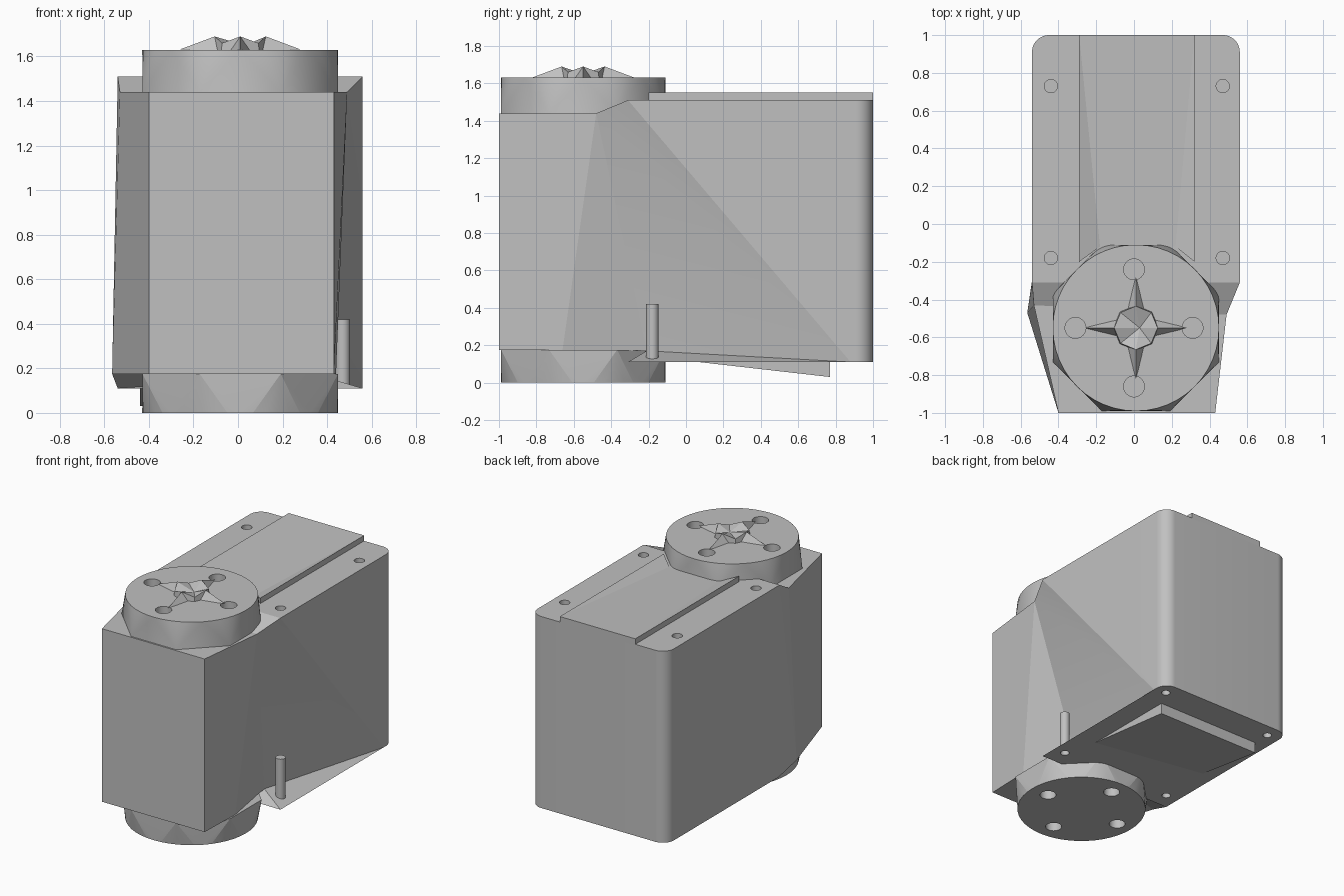
import bpy
import bmesh
from math import sin, cos, tau, radians
from mathutils import Vector, Matrix

cube = bpy.data.objects.get("Cube")
if cube:
    bpy.data.objects.remove(cube, do_unlink=True)

grey = bpy.data.materials.new("plain grey")
grey.use_nodes = True
colour = (0.53, 0.53, 0.53, 1)
grey.diffuse_color = colour
grey.node_tree.nodes["Principled BSDF"].inputs["Base Color"].default_value = colour

AXIS_Y = -0.55  # centre line of the two round discs


def finish(name, bm):
    bmesh.ops.recalc_face_normals(bm, faces=bm.faces)
    mesh = bpy.data.meshes.new(name)
    bm.to_mesh(mesh)
    bm.free()
    obj = bpy.data.objects.new(name, mesh)
    mesh.materials.append(grey)
    bpy.context.collection.objects.link(obj)
    return obj


def select(obj):
    bpy.ops.object.select_all(action='DESELECT')
    obj.select_set(True)
    bpy.context.view_layer.objects.active = obj


def smooth(obj):
    select(obj)
    bpy.ops.object.shade_smooth_by_angle(angle=radians(9))


def hull(name, points):
    bm = bmesh.new()
    for p in points:
        bm.verts.new(p)
    bmesh.ops.convex_hull(bm, input=bm.verts)
    bmesh.ops.dissolve_limit(bm, angle_limit=0.01, verts=bm.verts, edges=bm.edges)
    return finish(name, bm)


def drill(obj, spots, radius, low, high):
    """Cut round holes at the given x, y spots."""
    bm = bmesh.new()
    for x, y in spots:
        bmesh.ops.create_cone(bm, cap_ends=True, segments=48, radius1=radius,
                              radius2=radius, depth=high - low,
                              matrix=Matrix.Translation((x, y, (low + high) / 2)))
    cutter = finish("hole_cutter", bm)
    cutter.hide_render = True
    mod = obj.modifiers.new("holes", 'BOOLEAN')
    mod.operation = 'DIFFERENCE'
    mod.solver = 'EXACT'
    mod.object = cutter
    select(obj)
    bpy.ops.object.modifier_apply(modifier=mod.name)
    bpy.data.objects.remove(cutter, do_unlink=True)


# Main housing: tapered front, square rear, undercut lower right flank
bm = bmesh.new()
corners = dict(
    front_tl=(-0.4, -1, 1.44), front_tr=(0.43, -1, 1.44),
    front_bl=(-0.4, -1, 0.175), front_br=(0.43, -1, 0.175),
    waist_tl=(-0.53, -0.43, 1.44), waist_tr=(0.49, -0.48, 1.44),
    waist_bl=(-0.565, -0.47, 0.175), waist_br=(0.44, -0.66, 0.175),
    tuck=(0.36, -0.21, 0.17), heel=(0.56, 0.88, 0.11),
    deck_l=(-0.54, -0.31, 1.51), deck_r=(0.56, -0.31, 1.51),
    foot_l=(-0.54, -0.3, 0.11), foot_r=(0.56, -0.31, 0.11),
    rear_tl=(-0.54, 1, 1.51), rear_tr=(0.56, 1, 1.51),
    rear_bl=(-0.54, 1, 0.11), rear_br=(0.56, 1, 0.11))
v = {key: bm.verts.new(p) for key, p in corners.items()}
for line in (
        "front_bl front_br front_tr front_tl",
        "front_tl front_tr waist_tr waist_tl",
        "waist_tl waist_tr deck_r deck_l",
        "deck_l deck_r rear_tr rear_tl",
        "rear_tl rear_tr rear_br rear_bl",
        "front_br waist_br waist_tr front_tr",
        "waist_br tuck waist_tr",
        "tuck heel waist_tr",
        "waist_tr heel deck_r",
        "deck_r heel rear_br rear_tr",
        "tuck foot_r heel",
        "front_bl front_tl waist_tl waist_bl",
        "waist_bl waist_tl deck_l",
        "waist_bl deck_l foot_l",
        "foot_l deck_l rear_tl rear_bl",
        "front_bl waist_bl waist_br front_br",
        "waist_bl tuck waist_br",
        "waist_bl foot_l tuck",
        "foot_l foot_r tuck",
        "foot_l rear_bl rear_br heel foot_r"):
    bm.faces.new([v[key] for key in line.split()])
rear_edges = [bm.edges.get((v["rear_t" + s], v["rear_b" + s])) for s in "lr"]
bmesh.ops.bevel(bm, geom=rear_edges, offset=0.09, segments=12, profile=0.5,
                affect='EDGES')
housing = finish("housing", bm)
drill(housing, [(x, y) for x in (-0.44, 0.47) for y in (-0.18, 0.73)], 0.035, 1.25, 1.6)
drill(housing, [(x, y) for x in (-0.44, 0.47) for y in (-0.18, 0.9)], 0.03, 0.05, 0.42)
smooth(housing)

# Raised panel on the deck, its middle sinking toward the front
bm = bmesh.new()
left, right, low, high = -0.29, 0.32, 1.505, 1.55
top = [bm.verts.new(p) for p in (
    (left, 1, high), (left, -0.2, high), (-0.18, -0.12, 1.512),
    (0.22, -0.12, 1.512), (right, -0.2, high), (right, 1, high))]
base = [bm.verts.new((t.co.x, t.co.y, low)) for t in top]
for i in range(6):
    j = (i + 1) % 6
    bm.faces.new((top[i], top[j], base[j], base[i]))
bm.faces.new(top[:3])
bm.faces.new((top[0], top[2], top[3], top[5]))
bm.faces.new(top[3:])
finish("deck_panel", bm)

# Sloping wedge under the rear
hull("underside_wedge", [(0.4, 0.77, 0.03), (-0.44, 0.77, 0.03), (0.4, 0.77, 0.12),
                         (-0.44, 0.77, 0.12), (0.4, 0.05, 0.112), (-0.44, 0.2, 0.112)])

# Exposed screw tube beside the undercut
bm = bmesh.new()
bmesh.ops.create_cone(bm, cap_ends=True, segments=48, radius1=0.033, radius2=0.033,
                      depth=0.3, matrix=Matrix.Translation((0.47, -0.18, 0.27)))
bm.faces.ensure_lookup_table()
bmesh.ops.delete(bm, geom=[f for f in bm.faces if f.normal.z < -0.9], context='FACES')
smooth(finish("screw_tube", bm))


# Round discs above and below, each a circle fanned to an octagon
def ring(radius, z, count, turn=0.0):
    return [Vector((0.01 + radius * cos(tau * (i + turn) / count),
                    AXIS_Y + radius * sin(tau * (i + turn) / count), z))
            for i in range(count)]


spots = [(0.31 * cos(tau * i / 4), AXIS_Y + 0.31 * sin(tau * i / 4)) for i in range(4)]
for name, round_z, facet_z in (("top_disc", 1.63, 1.44), ("bottom_disc", 0, 0.175)):
    disc = hull(name, ring(0.44, round_z, 48) + ring(0.475, facet_z, 8, 0.5))
    drill(disc, spots, 0.055, round_z - 0.1, round_z + 0.1)
    smooth(disc)

# Star-shaped hub with four thin arms and a dished centre
bm = bmesh.new()
rim = [bm.verts.new(p) for p in ring(0.115, 1.69, 8)]
skirt = [bm.verts.new(p) for p in ring(0.12, 1.625, 8)]
tips = [bm.verts.new(p) for p in ring(0.27, 1.632, 4)]
centre = bm.verts.new((0.03, AXIS_Y, 1.65))
for i in range(8):
    j = (i + 1) % 8
    if i % 2:
        rim[i].co.z = 1.66
    bm.faces.new((rim[i], rim[j], centre))
    bm.faces.new((rim[i], skirt[i], skirt[j], rim[j]))
for i, tip in enumerate(tips):
    k = 2 * i
    hub = Vector((0.01, AXIS_Y, 1.625))
    out = (skirt[k].co - hub).normalized()
    side = Vector((-out.y, out.x, 0)) * 0.045
    a = bm.verts.new(hub + out * 0.1 + side)
    b = bm.verts.new(hub + out * 0.1 - side)
    bm.faces.new((tip, a, rim[k]))
    bm.faces.new((tip, rim[k], b))
finish("star_hub", bm)
